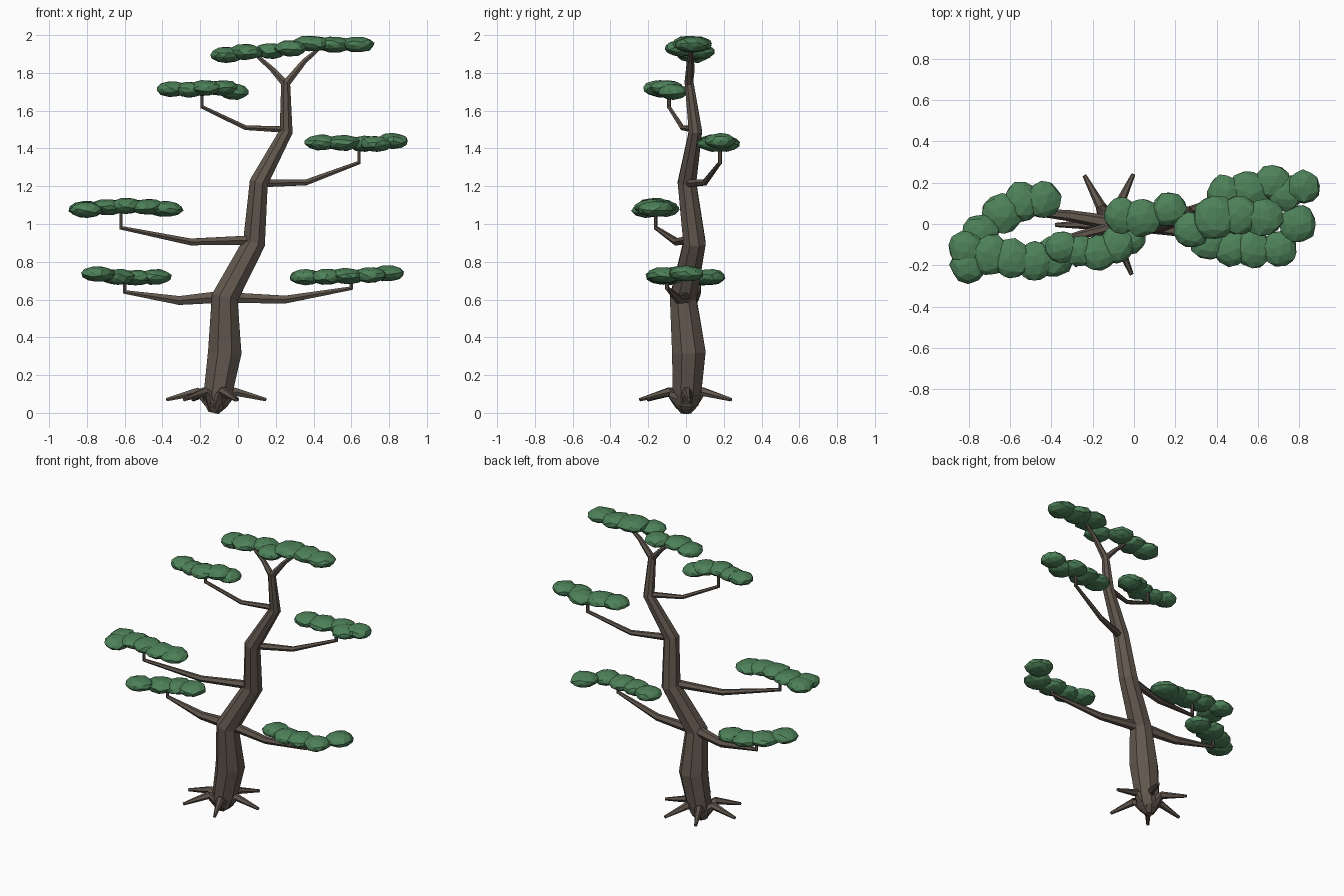
import bpy, bmesh, math, random
from mathutils import Vector, Matrix

random.seed(4)


def material(name, color):
    m = bpy.data.materials.new(name)
    m.diffuse_color = (*color, 1)
    return m


BARK = material("bark", (0.12, 0.095, 0.075))
LEAF = material("foliage", (0.075, 0.22, 0.10))


def finish(name, bm, mat):
    bmesh.ops.recalc_face_normals(bm, faces=bm.faces)
    me = bpy.data.meshes.new(name)
    bm.to_mesh(me)
    bm.free()
    me.materials.append(mat)
    ob = bpy.data.objects.new(name, me)
    bpy.context.collection.objects.link(ob)
    return ob


def limb(name, pts, sides):
    """Flat-sided tube through (x, y, z, radius) points."""
    bm = bmesh.new()
    pos = [Vector(p[:3]) for p in pts]
    rings = []
    for i, p in enumerate(pos):
        t = (pos[min(i + 1, len(pos) - 1)] - pos[max(i - 1, 0)]).normalized()
        side = Vector((0, 1, 0)) if abs(t.y) < 0.8 else Vector((1, 0, 0))
        u = t.cross(side).normalized()
        v = t.cross(u)
        ring = []
        for k in range(sides):
            a = 2 * math.pi * (k + 0.5) / sides
            ring.append(bm.verts.new(p + (u * math.cos(a) + v * math.sin(a)) * pts[i][3]))
        rings.append(ring)
    for a, b in zip(rings, rings[1:]):
        for k in range(sides):
            n = (k + 1) % sides
            bm.faces.new((a[k], a[n], b[n], b[k]))
    bm.faces.new(rings[0])
    bm.faces.new(rings[-1])
    return finish(name, bm, BARK)


def pad(name, blobs):
    """Cloud of flattened low-poly balls given as (x, y, z, radius)."""
    bm = bmesh.new()
    for x, y, z, r in blobs:
        m = (Matrix.Translation((x, y, z)) @ Matrix.Diagonal((1, 1, 0.043 / r, 1))
             @ Matrix.Rotation(random.uniform(0, 6.28), 4, 'Z')
             @ Matrix.Rotation(random.uniform(0, 6.28), 4, 'X'))
        new = bmesh.ops.create_icosphere(bm, subdivisions=2, radius=r, matrix=m)["verts"]
        c = Vector((x, y, z))
        for v in new:
            v.co = c + (v.co - c) * random.uniform(0.92, 1.05)
    return finish(name, bm, LEAF)


# Winding trunk
limb("trunk", [(-0.13, 0, 0.0, 0.03), (-0.12, 0, 0.05, 0.072), (-0.105, 0.005, 0.11, 0.082),
               (-0.07, 0.015, 0.32, 0.096), (-0.07, -0.015, 0.61, 0.076),
               (0.085, 0.045, 0.9, 0.064), (0.11, 0.005, 1.22, 0.053),
               (0.255, 0.05, 1.49, 0.038), (0.252, 0.015, 1.76, 0.025)], 8)

# Roots spreading around the base
for i, deg in enumerate((3, 65, 118, 181, 230, 293)):
    c, s = math.cos(math.radians(deg)), math.sin(math.radians(deg))
    limb(f"root_{i + 1}", [(-0.115 + c * d, s * d, z, r) for d, z, r in
                           ((0.02, 0.055, 0.05), (0.10, 0.112, 0.025), (0.265, 0.07, 0.01))], 6)

# Side branches: base, elbow, tip, then a short upright stem into the pad
BRANCHES = {
    "lower_left": [(-0.08, 0, 0.615), (-0.31, 0.04, 0.595), (-0.60, 0.07, 0.64), 0.72],
    "lower_right": [(-0.05, 0, 0.61), (0.25, -0.04, 0.60), (0.60, -0.10, 0.66), 0.72],
    "middle_left": [(0.07, 0.03, 0.915), (-0.25, -0.05, 0.905), (-0.62, -0.16, 0.98), 1.07],
    "middle_right": [(0.12, 0.01, 1.215), (0.36, 0.10, 1.22), (0.64, 0.18, 1.325), 1.42],
    "upper_left": [(0.25, 0.05, 1.50), (0.04, -0.02, 1.51), (-0.19, -0.09, 1.62), 1.70],
}
for i, (name, (a, b, c, top)) in enumerate(BRANCHES.items()):
    k = 1 - 0.12 * i
    limb(name + "_branch", [(*a, 0.037 * k), (*b, 0.027 * k), (*c, 0.011)], 6)
    limb(name + "_stem", [(c[0], c[1], c[2] - 0.008, 0.010), (c[0], c[1], top, 0.010)], 6)

# Fork at the crown
limb("left_fork", [(0.252, 0.015, 1.74, 0.022), (0.18, 0.03, 1.82, 0.016),
                   (0.09, 0.03, 1.90, 0.010)], 6)
limb("right_fork", [(0.252, 0.015, 1.74, 0.024), (0.35, 0.02, 1.86, 0.016),
                    (0.43, 0.03, 1.93, 0.010)], 6)

# Foliage pads
pad("lower_left_pad", [(-0.74, -0.04, 0.735, 0.09), (-0.64, 0.05, 0.72, 0.10),
                       (-0.54, 0.11, 0.715, 0.10), (-0.44, 0.12, 0.72, 0.09)])
pad("lower_right_pad", [(0.36, -0.09, 0.72, 0.09), (0.47, -0.12, 0.72, 0.09),
                        (0.58, -0.12, 0.725, 0.095), (0.70, -0.12, 0.73, 0.09),
                        (0.79, 0.0, 0.738, 0.095)])
pad("middle_left_pad", [(-0.81, -0.12, 1.08, 0.09), (-0.80, -0.20, 1.075, 0.09),
                        (-0.69, -0.15, 1.09, 0.10), (-0.59, -0.17, 1.095, 0.10),
                        (-0.48, -0.18, 1.09, 0.10), (-0.39, -0.16, 1.08, 0.10)])
pad("middle_right_pad", [(0.44, 0.15, 1.432, 0.09), (0.55, 0.16, 1.43, 0.10),
                         (0.67, 0.20, 1.425, 0.09), (0.73, 0.15, 1.425, 0.09),
                         (0.82, 0.18, 1.44, 0.085)])
pad("upper_left_pad", [(-0.35, -0.11, 1.715, 0.08), (-0.26, -0.13, 1.71, 0.08),
                       (-0.17, -0.14, 1.72, 0.09), (-0.08, -0.10, 1.72, 0.09),
                       (-0.02, -0.07, 1.70, 0.08)])
pad("top_left_pad", [(-0.06, 0.04, 1.895, 0.09), (0.04, 0.03, 1.91, 0.095),
                     (0.17, 0.07, 1.915, 0.085)])
pad("top_right_pad", [(0.28, -0.03, 1.93, 0.09), (0.39, 0.03, 1.955, 0.11),
                      (0.51, 0.04, 1.95, 0.10), (0.63, 0.03, 1.95, 0.095)])
